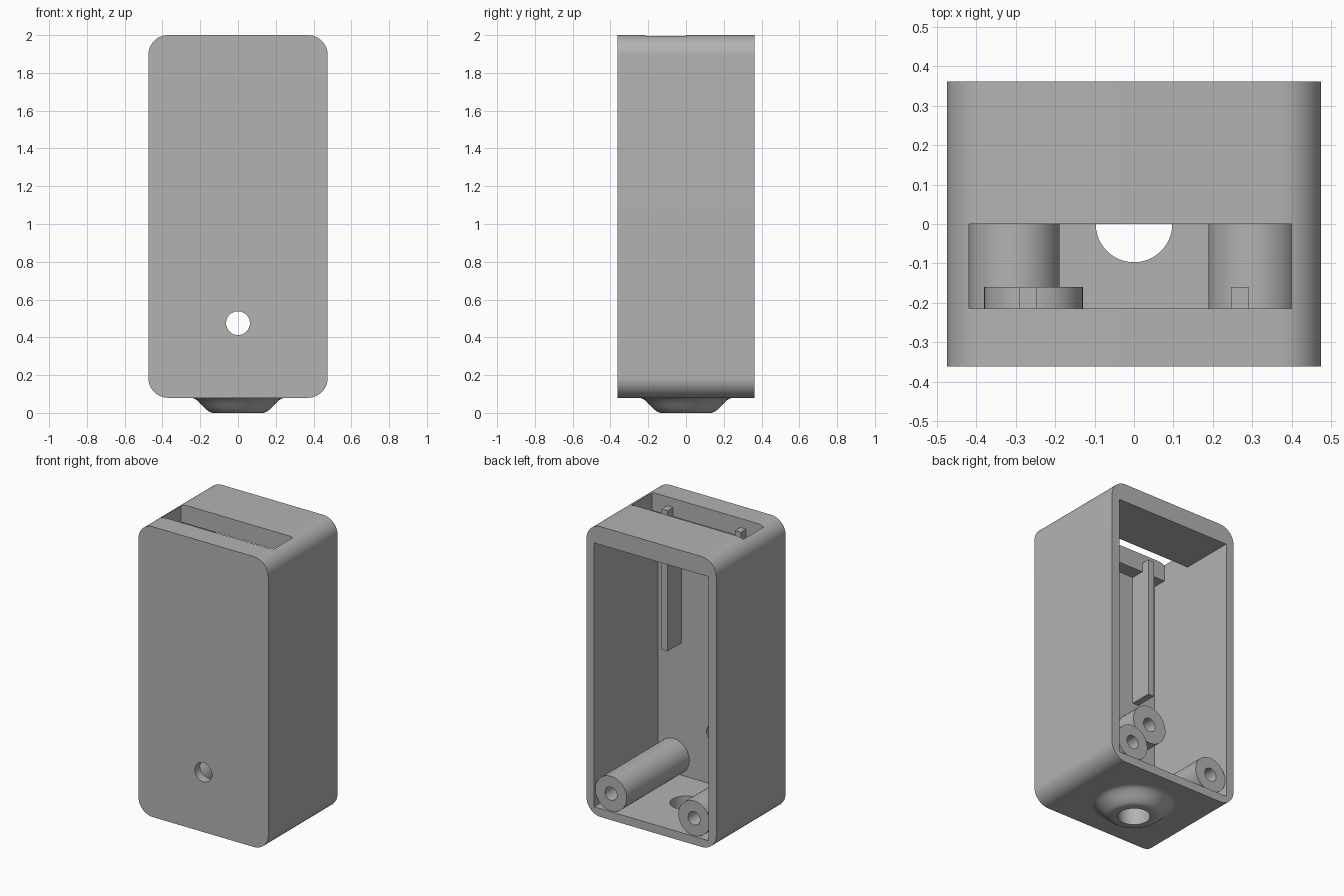
import bpy, bmesh, math
from mathutils import Matrix, Vector

cube = bpy.data.objects.get("Cube")
if cube:
    bpy.data.objects.remove(cube, do_unlink=True)

grey = bpy.data.materials.new("light_grey")
grey.use_nodes = True
GREY = (0.45, 0.45, 0.45, 1)
grey.diffuse_color = GREY
grey.node_tree.nodes["Principled BSDF"].inputs["Base Color"].default_value = GREY

# Main dimensions
HALF_W, HALF_D, WALL = 0.475, 0.362, 0.057
BOTTOM, TOP, CORNER = 0.08, 2.0, 0.105
FLOOR, CEILING = 0.135, 1.88
INNER_FRONT = -HALF_D + WALL


def make_object(name, bm):
    bmesh.ops.recalc_face_normals(bm, faces=bm.faces[:])
    mesh = bpy.data.meshes.new(name)
    bm.to_mesh(mesh)
    bm.free()
    mesh.materials.append(grey)
    obj = bpy.data.objects.new(name, mesh)
    bpy.context.collection.objects.link(obj)
    return obj


def smooth(obj):
    bpy.ops.object.select_all(action='DESELECT')
    obj.select_set(True)
    bpy.context.view_layer.objects.active = obj
    bpy.ops.object.shade_smooth_by_angle(angle=math.radians(35))


def box(name, x0, x1, y0, y1, z0, z1):
    bm = bmesh.new()
    bmesh.ops.create_cube(bm, size=1)
    bmesh.ops.scale(bm, vec=(x1 - x0, y1 - y0, z1 - z0), verts=bm.verts)
    bmesh.ops.translate(bm, vec=((x0 + x1) / 2, (y0 + y1) / 2, (z0 + z1) / 2), verts=bm.verts)
    return make_object(name, bm)


def lathe(name, profile, location=(0, 0, 0), along_y=False, steps=48):
    """Spin (radius, height) points round an axis."""
    bm = bmesh.new()
    verts = [bm.verts.new((r, 0, h)) for r, h in profile]
    edges = [bm.edges.new(pair) for pair in zip(verts, verts[1:])]
    bmesh.ops.spin(bm, geom=verts + edges, cent=(0, 0, 0), axis=(0, 0, 1),
                   angle=math.tau, steps=steps, use_duplicate=False)
    bmesh.ops.remove_doubles(bm, verts=bm.verts, dist=0.0002)
    if along_y:
        bm.transform(Matrix.Rotation(-math.pi / 2, 4, 'X'))
    bm.transform(Matrix.Translation(Vector(location)))
    return make_object(name, bm)


def rod(name, radius, length, location, along_y=False):
    return lathe(name, [(0, 0), (radius, 0), (radius, length), (0, length)], location, along_y)


def post(name, x, z, radius, bore, y_end, depth):
    """Screw post from the front wall towards the open back, with a blind bore."""
    start = INNER_FRONT - 0.01
    length = y_end - start
    obj = lathe(name, [(radius, 0), (radius, length), (bore, length),
                       (bore, length - depth), (0, length - depth)],
                (x, start, z), along_y=True)
    smooth(obj)


# Case: rounded rectangle extruded from front to back
bm = bmesh.new()
outline = []
mid, half_h = (BOTTOM + TOP) / 2, (TOP - BOTTOM) / 2
for i, (sx, sz) in enumerate([(1, 1), (-1, 1), (-1, -1), (1, -1)]):
    for k in range(13):
        a = math.radians(90 * i + 90 * k / 12)
        outline.append(bm.verts.new((sx * (HALF_W - CORNER) + CORNER * math.cos(a), -HALF_D,
                                     mid + sz * (half_h - CORNER) + CORNER * math.sin(a))))
face = bm.faces.new(outline)
extruded = bmesh.ops.extrude_face_region(bm, geom=[face])["geom"]
moved = [v for v in extruded if isinstance(v, bmesh.types.BMVert)]
bmesh.ops.translate(bm, vec=(0, 2 * HALF_D, 0), verts=moved)
case = make_object("case", bm)

# Cavity, top slot, front hole and cable hole
INNER_W = HALF_W - WALL
HOLE = 0.097
cutters = [
    box("cavity_cutter", -INNER_W, INNER_W, INNER_FRONT, 0.5, FLOOR, CEILING),
    box("slot_cutter", -INNER_W, 0.4, -0.215, 0, 1.8, 2.1),
    rod("front_hole_cutter", 0.063, 0.2, (0, -0.45, 0.475), along_y=True),
    rod("cable_hole_cutter", HOLE, 0.3, (0, 0, -0.05)),
]
for cutter in cutters:
    cutter.hide_render = True
    mod = case.modifiers.new(cutter.name, 'BOOLEAN')
    mod.operation = 'DIFFERENCE'
    mod.solver = 'EXACT'
    mod.object = cutter
bpy.context.view_layer.update()
cut_mesh = bpy.data.meshes.new_from_object(case.evaluated_get(bpy.context.evaluated_depsgraph_get()))
case.modifiers.clear()
case.data = cut_mesh
for cutter in cutters:
    bpy.data.objects.remove(cutter, do_unlink=True)
smooth(case)

# Flared collar under the floor, an S-curve running down to the cable hole
collar = [(0.25 - 0.12 * t / 12, 0.04 + 0.04 * math.cos(math.pi * t / 12)) for t in range(13)]
collar += [(HOLE, 0), (HOLE, BOTTOM + 0.01)]
smooth(lathe("cable_collar", collar))

# Screw posts
for side, sign in (("left", 1), ("right", -1)):
    post(side + "_screw_post", sign * 0.304, 0.248, 0.115, 0.044, 0.35, 0.3)
post("short_screw_post", -0.255, 0.8, 0.125, 0.045, -0.16, 0.13)

# Upright guide rails on the front wall
for side, sign in (("left", 1), ("right", -1)):
    c = sign * 0.268
    box(side + "_guide_rail", c - 0.022, c + 0.022, INNER_FRONT - 0.01, -0.16, 1.01, 1.94)
